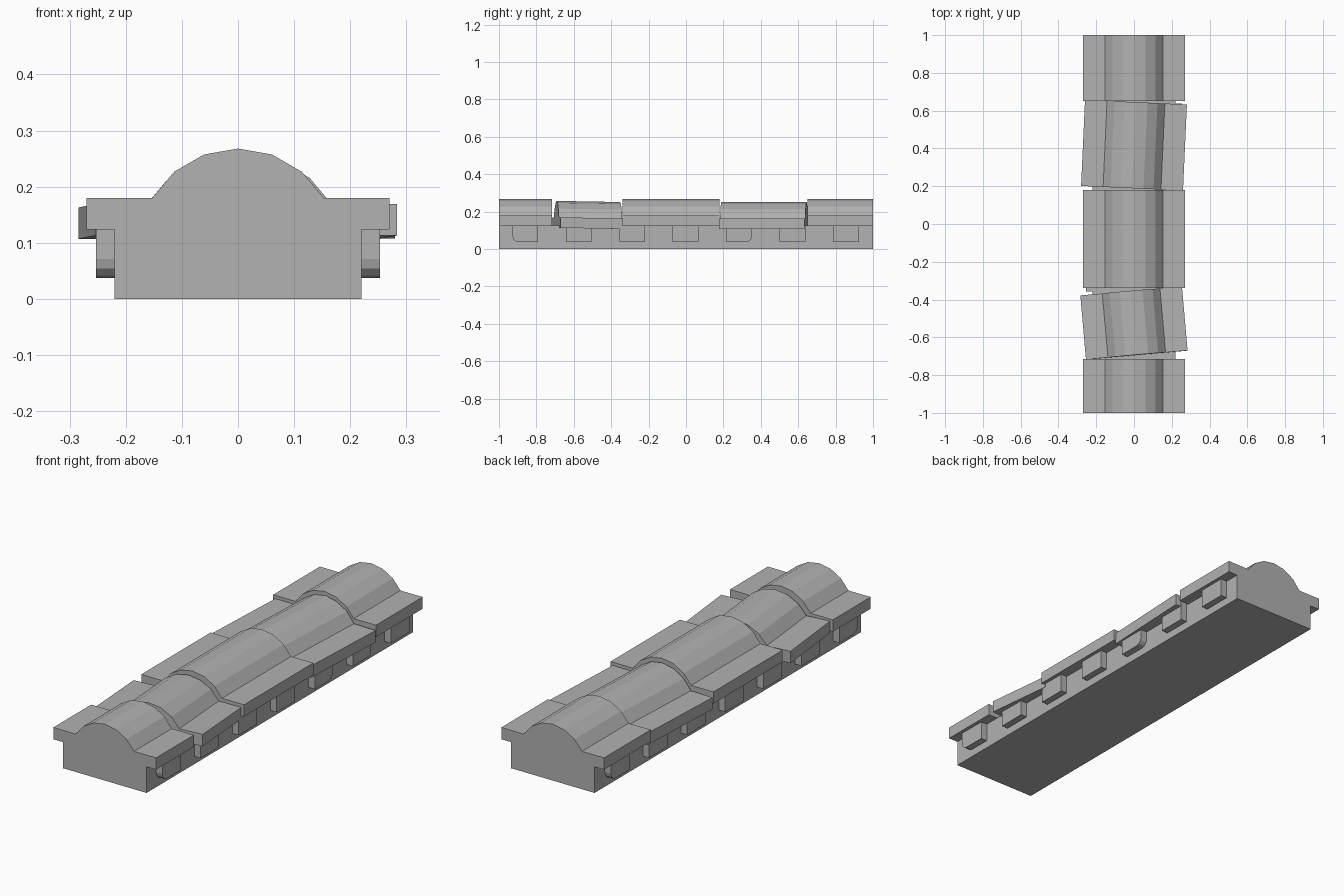
import bpy, bmesh, math
from mathutils import Matrix

cube = bpy.data.objects.get("Cube")
if cube:
    bpy.data.objects.remove(cube)

stone = bpy.data.materials.new("grey_stone")
stone.use_nodes = True
grey = (0.445, 0.445, 0.445, 1)
stone.diffuse_color = grey
stone.node_tree.nodes["Principled BSDF"].inputs["Base Color"].default_value = grey


def prism(name, outline, length, matrix):
    """Extrude a closed outline along its local z and place it."""
    bm = bmesh.new()
    face = bm.faces.new([bm.verts.new((u, v, -length / 2)) for u, v in outline])
    ext = bmesh.ops.extrude_face_region(bm, geom=[face])
    tops = [g for g in ext["geom"] if isinstance(g, bmesh.types.BMVert)]
    bmesh.ops.translate(bm, verts=tops, vec=(0, 0, length))
    bmesh.ops.transform(bm, matrix=matrix, verts=bm.verts)
    bmesh.ops.recalc_face_normals(bm, faces=bm.faces)
    mesh = bpy.data.meshes.new(name)
    bm.to_mesh(mesh)
    bm.free()
    mesh.materials.append(stone)
    obj = bpy.data.objects.new(name, mesh)
    bpy.context.collection.objects.link(obj)
    return obj


along_y = Matrix.Rotation(math.pi / 2, 4, "X")   # outline (x, z), length on y
along_x = Matrix(((0, 0, 1, 0), (1, 0, 0, 0), (0, 1, 0, 0), (0, 0, 0, 1)))  # outline (y, z)

# Wall body
prism("wall_body", [(-0.22, 0), (0.22, 0), (0.22, 0.126), (-0.22, 0.126)], 2, along_y)

# Coping stones: flat ledges with a faceted arch between them
arch = [(0.177 * math.sin(math.radians(a)), 0.091 + 0.177 * math.cos(math.radians(a)))
        for a in range(60, -61, -20)]
coping = [(-0.27, 0.124), (0.27, 0.124), (0.27, 0.18)] + arch + [(-0.27, 0.18)]
# centre y, length, drop, turn and pitch in degrees
stones = [(-0.858, 0.284, 0, 0, 0), (-0.527, 0.34, 0.014, 5, -1),
          (-0.08, 0.52, 0, 0, 0), (0.417, 0.456, 0.016, -2.6, 0),
          (0.825, 0.35, 0, 0, 0)]
for i, (y, length, drop, turn, pitch) in enumerate(stones):
    place = (Matrix.Translation((0, y, -drop)) @ Matrix.Rotation(math.radians(turn), 4, "Z")
             @ Matrix.Rotation(math.radians(pitch), 4, "X"))
    prism(f"coping_stone_{i + 1}", coping, length, place @ along_y)


# Corbels under the ledge, a few with a worn lower corner
def corbel_outline(worn):
    half, low, high, r = 0.069, 0.037, 0.126, 0.034
    pts = [(half, high), (-half, high), (-half, low)]
    if worn:
        pts += [(half - r + r * math.sin(math.radians(a)), low + r - r * math.cos(math.radians(a)))
                for a in range(0, 91, 30)]
    else:
        pts.append((half, low))
    return [(y * (worn or 1), z) for y, z in pts]


worn_ends = {(1, 0): -1, (1, 4): 1, (-1, 0): -1, (-1, 6): 1}
for side, label in ((1, "left"), (-1, "right")):
    for i in range(7):
        outline = corbel_outline(worn_ends.get((side, i), 0))
        place = Matrix.Translation((side * 0.2315, -0.859 + i * 0.2857, 0))
        prism(f"corbel_{label}_{i + 1}", outline, 0.043, place @ along_x)
